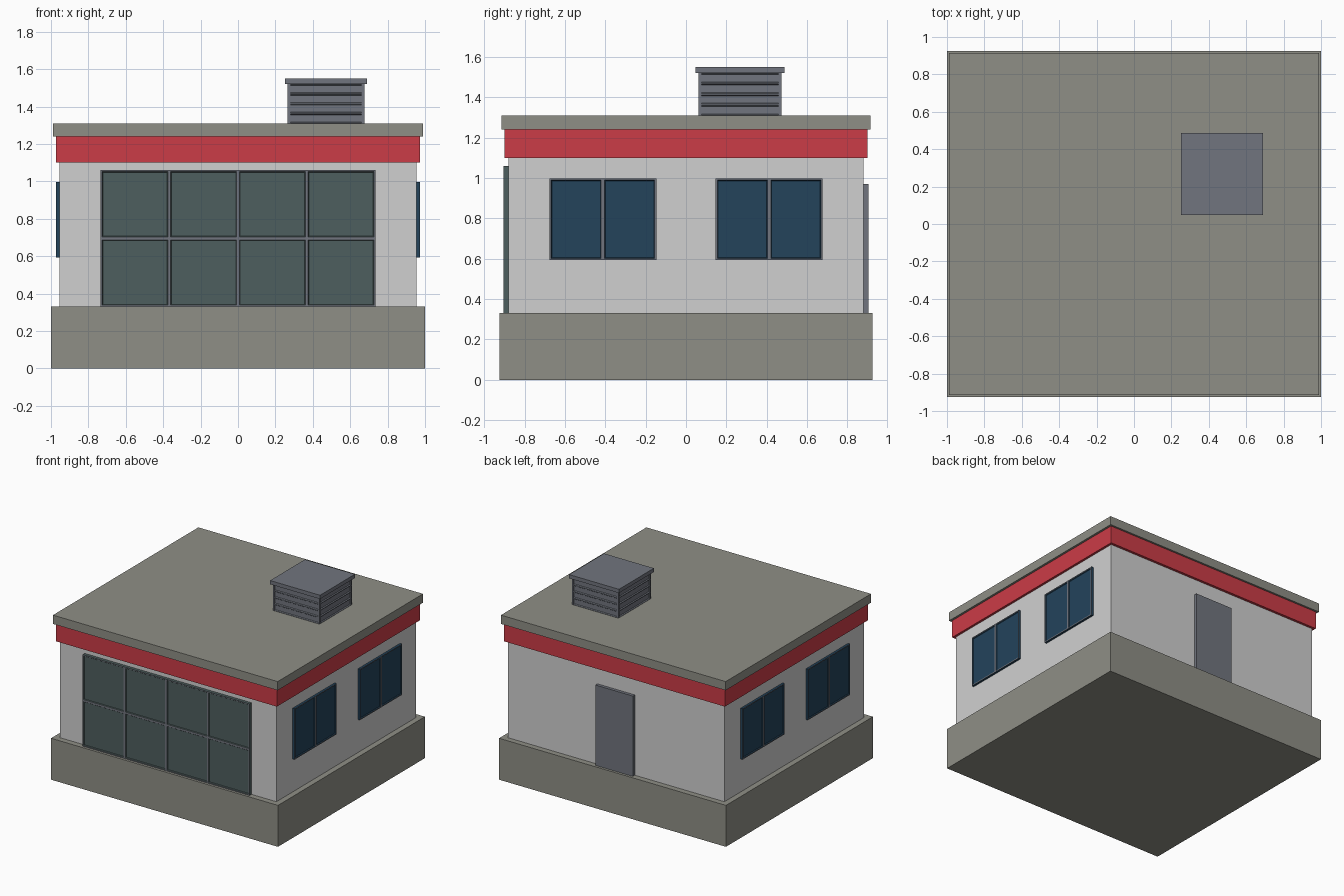
import bpy
import bmesh
from math import radians
from mathutils import Matrix, Vector

if "Cube" in bpy.data.objects:
    bpy.data.objects.remove(bpy.data.objects["Cube"], do_unlink=True)


def material(name, r, g, b):
    mat = bpy.data.materials.new(name)
    mat.use_nodes = True
    color = (r, g, b, 1)
    mat.diffuse_color = color
    mat.node_tree.nodes["Principled BSDF"].inputs["Base Color"].default_value = color
    return mat


concrete = material("warm grey concrete", 0.275, 0.275, 0.24)
plaster = material("white plaster", 0.63, 0.63, 0.63)
red = material("red trim", 0.60, 0.045, 0.063)
slate = material("slate metal", 0.165, 0.178, 0.21)
green_glass = material("green glass", 0.076, 0.112, 0.112)
blue_glass = material("blue glass", 0.017, 0.056, 0.105)


def finish(name, bm, mats):
    bmesh.ops.recalc_face_normals(bm, faces=bm.faces)
    mesh = bpy.data.meshes.new(name)
    bm.to_mesh(mesh)
    bm.free()
    for mat in mats:
        mesh.materials.append(mat)
    obj = bpy.data.objects.new(name, mesh)
    bpy.context.collection.objects.link(obj)
    return obj


def box(name, mat, half_x, half_y, bottom, top, x=0, y=0):
    bm = bmesh.new()
    bmesh.ops.create_cube(bm, size=2)
    bmesh.ops.scale(bm, verts=bm.verts, vec=(half_x, half_y, (top - bottom) / 2))
    bmesh.ops.translate(bm, verts=bm.verts, vec=(x, y, (top + bottom) / 2))
    return finish(name, bm, [mat])


def panel(name, frame, fill, size, cells, depth, bar, bevel, center, angle):
    """Framed grid of recessed panes, facing the front before turning by angle."""
    bm = bmesh.new()
    bmesh.ops.create_grid(bm, x_segments=cells[0], y_segments=cells[1], size=0.5)
    bmesh.ops.scale(bm, verts=bm.verts, vec=(size[0], size[1], 1))
    rim = [e for e in bm.edges if e.is_boundary]
    panes = list(bm.faces)
    # Frame bars first, then the sloped recess of each pane
    bars = bmesh.ops.inset_individual(bm, faces=panes, thickness=bar)["faces"]
    bmesh.ops.inset_individual(bm, faces=panes, thickness=bevel, depth=-bevel)
    # Solid sides and back
    rim = [e for e in bm.edges if e.is_boundary]
    back = bmesh.ops.extrude_edge_only(bm, edges=rim)["geom"]
    bmesh.ops.translate(bm, vec=(0, 0, -depth),
                        verts=[v for v in back if isinstance(v, bmesh.types.BMVert)])
    bmesh.ops.holes_fill(bm, edges=[e for e in bm.edges if e.is_boundary], sides=0)
    bars = set(bars)
    for face in bm.faces:
        face.material_index = 0 if face in bars else 1
    turn = Matrix.Rotation(radians(angle), 4, "Z") @ Matrix.Rotation(radians(90), 4, "X")
    bm.transform(Matrix.Translation(Vector(center)) @ turn)
    return finish(name, bm, [frame, fill])


# Building shell
box("foundation", concrete, 1.0, 0.925, 0, 0.33)
box("walls", plaster, 0.955, 0.88, 0.33, 1.24)
box("trim_band", red, 0.973, 0.90, 1.10, 1.24)
box("roof_slab", concrete, 0.99, 0.915, 1.24, 1.31)

# Front display window
panel("front_window", slate, green_glass, (1.47, 0.73), (4, 2), 0.03,
      0.011, 0.006, (0, -0.905, 0.695), 0)

# Paired windows on both sides
for side, sign in (("left", 1), ("right", -1)):
    for place, y in (("front", -0.412), ("back", 0.412)):
        panel(f"{side}_{place}_window", slate, blue_glass, (0.53, 0.405), (2, 1),
              0.025, 0.012, 0.006, (sign * 0.973, y, 0.795), sign * 90)

# Back door
box("back_door", slate, 0.165, 0.015, 0.33, 0.97, y=0.89)

# Rooftop vent: core, four louvred sides and a cap
vent_x, vent_y, half = 0.47, 0.267, 0.205
box("vent_core", slate, half - 0.02, half - 0.02, 1.31, 1.52, vent_x, vent_y)
for name, angle in (("front", 0), ("left", 90), ("back", 180), ("right", 270)):
    out = Matrix.Rotation(radians(angle), 3, "Z") @ Vector((0, -half, 0))
    panel(f"vent_louvres_{name}", slate, slate, (half * 2, 0.21), (1, 4), 0.015,
          0.004, 0.007, (vent_x + out.x, vent_y + out.y, 1.415), angle)
box("vent_cap", slate, 0.22, 0.22, 1.52, 1.55, vent_x, vent_y)
